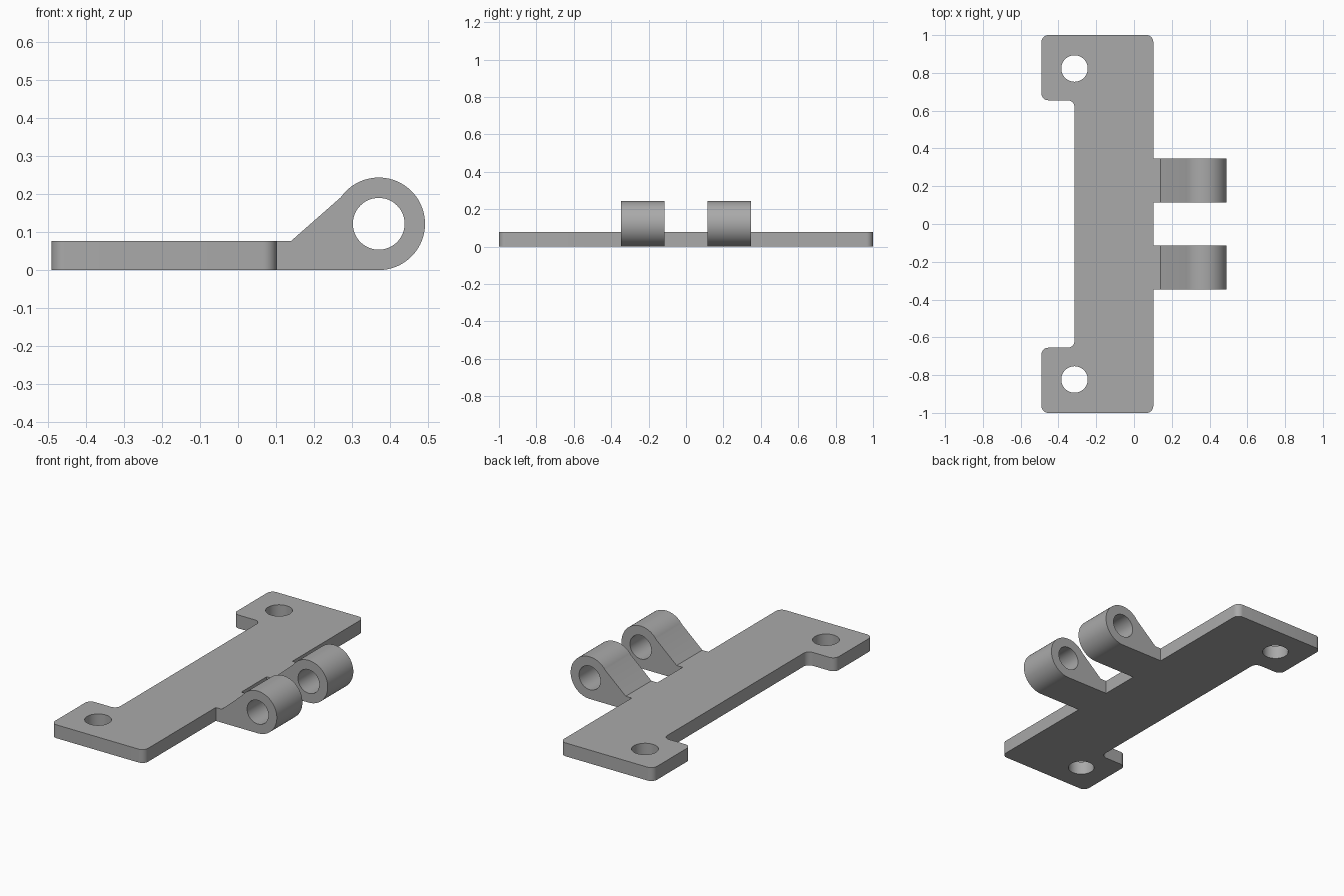
import bpy
import bmesh
from math import cos, sin, pi, radians
from mathutils import Matrix, Vector

cube = bpy.data.objects.get("Cube")
if cube:
    bpy.data.objects.remove(cube, do_unlink=True)

# Single grey material
grey = bpy.data.materials.new("grey metal")
grey.use_nodes = True
colour = (0.4, 0.4, 0.4, 1)
grey.diffuse_color = colour
grey.node_tree.nodes["Principled BSDF"].inputs["Base Color"].default_value = colour


def arc(cx, cy, r, start, end, steps):
    """Points along an arc, angles in degrees."""
    angles = [radians(start + (end - start) * i / steps) for i in range(steps + 1)]
    return [Vector((cx + r * cos(a), cy + r * sin(a))) for a in angles]


def circle(cx, cy, r, sides=48):
    return arc(cx, cy, r, 0, 360, sides)[:-1]


def rounded(corners, r, steps=8):
    """Fillet every right-angled corner of an outline."""
    points = []
    for i, corner in enumerate(corners):
        here = Vector(corner)
        before = (Vector(corners[i - 1]) - here).normalized()
        after = (Vector(corners[(i + 1) % len(corners)]) - here).normalized()
        centre = here + (before + after) * r
        for k in range(steps + 1):
            a = pi / 2 * k / steps
            points.append(centre - after * r * cos(a) - before * r * sin(a))
    return points


def prism(name, loops, depth, placement=Matrix()):
    """Fill an outline with holes, thicken it and place it."""
    bm = bmesh.new()
    edges = []
    for loop in loops:
        verts = [bm.verts.new((p.x, p.y, 0)) for p in loop]
        edges += [bm.edges.new((verts[i - 1], v)) for i, v in enumerate(verts)]
    bmesh.ops.triangle_fill(bm, edges=edges, use_beauty=True)
    solid = bmesh.ops.extrude_face_region(bm, geom=bm.faces[:])
    top = [g for g in solid["geom"] if isinstance(g, bmesh.types.BMVert)]
    bmesh.ops.translate(bm, verts=top, vec=(0, 0, depth))
    bm.transform(placement)
    bmesh.ops.recalc_face_normals(bm, faces=bm.faces[:])
    mesh = bpy.data.meshes.new(name)
    bm.to_mesh(mesh)
    bm.free()
    mesh.materials.append(grey)
    obj = bpy.data.objects.new(name, mesh)
    bpy.context.collection.objects.link(obj)
    bpy.ops.object.select_all(action="DESELECT")
    obj.select_set(True)
    bpy.context.view_layer.objects.active = obj
    bpy.ops.object.shade_smooth_by_angle(angle=radians(30))
    return obj


LEFT, NECK, EDGE = -0.49, -0.315, 0.102
THICK = 0.077

# Base plate: long bar with a drilled mounting tab at each end
outline = [(EDGE, -1), (EDGE, 1), (LEFT, 1), (LEFT, 0.655),
           (NECK, 0.655), (NECK, -0.655), (LEFT, -0.655), (LEFT, -1)]
holes = [circle(NECK, side * 0.823, 0.07) for side in (-1, 1)]
prism("base_plate", [rounded(outline, 0.036)] + holes, THICK)

# Hinge lugs: side profile in x and z, thickened along y
EYE_X, EYE_R = 0.3695, 0.1215
profile = [Vector((EDGE, 0)), Vector((EDGE, THICK)), Vector((0.14, THICK))]
profile += arc(EYE_X, EYE_R, EYE_R, 145, -90, 48)
bore = circle(EYE_X, EYE_R, 0.068)
upright = Matrix.Rotation(pi / 2, 4, "X")
for name, back in (("front_hinge_lug", -0.115), ("rear_hinge_lug", 0.348)):
    prism(name, [profile, bore], 0.233, Matrix.Translation((0, back, 0)) @ upright)
